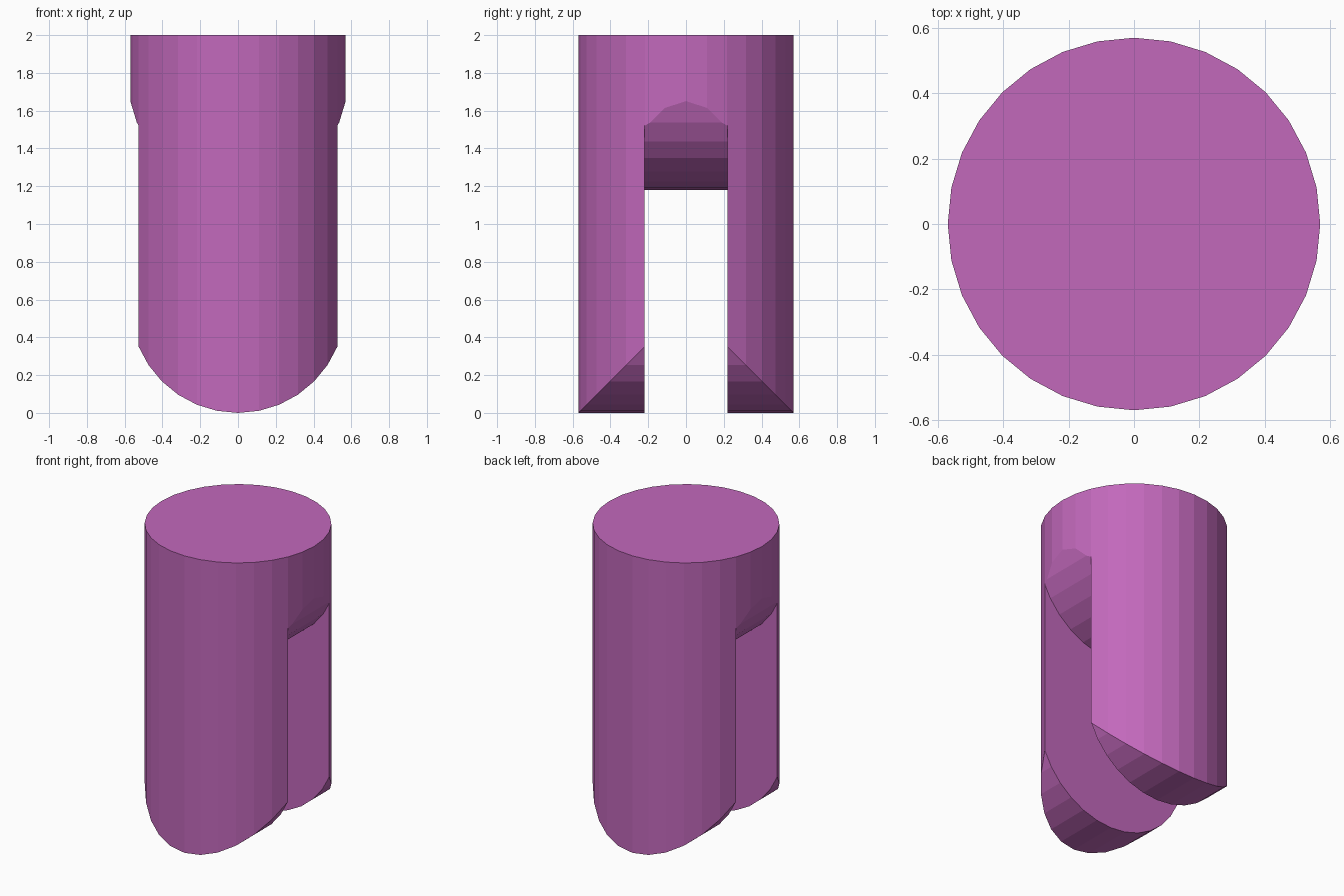
import bpy, bmesh, math

if "Cube" in bpy.data.objects:
    bpy.data.objects.remove(bpy.data.objects["Cube"])

R, SLOT_R, SLOT_HALF = 0.57, 0.58, 0.22
SEGMENTS = 32


def prism(name, profile, half_depth):
    """Extrude an x-z profile along y."""
    bm = bmesh.new()
    face = bm.faces.new([bm.verts.new((x, -half_depth, z)) for x, z in profile])
    ext = bmesh.ops.extrude_face_region(bm, geom=[face])["geom"]
    verts = [g for g in ext if isinstance(g, bmesh.types.BMVert)]
    bmesh.ops.translate(bm, verts=verts, vec=(0, 2 * half_depth, 0))
    bmesh.ops.recalc_face_normals(bm, faces=bm.faces)
    mesh = bpy.data.meshes.new(name)
    bm.to_mesh(mesh)
    bm.free()
    obj = bpy.data.objects.new(name, mesh)
    bpy.context.collection.objects.link(obj)
    obj.hide_render = True
    return obj


def arc(radius, base, steps):
    """Lower arc of a round profile whose lowest point is at base."""
    angles = [math.tau * i / SEGMENTS for i in range(-steps, steps + 1)]
    return [(radius * math.sin(a), base + radius * (1 - math.cos(a))) for a in angles]


def cut(obj, cutter):
    mod = obj.modifiers.new("cut", "BOOLEAN")
    mod.operation, mod.solver, mod.object = "DIFFERENCE", "EXACT", cutter
    bpy.context.view_layer.objects.active = obj
    bpy.ops.object.modifier_apply(modifier=mod.name)
    bpy.data.objects.remove(cutter)


# Round post, overlong at the bottom so the rounding cut trims it
bpy.ops.mesh.primitive_cylinder_add(vertices=SEGMENTS, radius=R, depth=2.2,
                                    location=(0, 0, 0.9))
post = bpy.context.object
post.name = "forked_pin"

# Slot between the two prongs, its roof bulging downward
slot = arc(SLOT_R, 1.18, 7) + [(0.7, 2.1 - 0.02), (0.7, -0.4), (-0.7, -0.4), (-0.7, 2.08)]
cut(post, prism("slot_cutter", slot, SLOT_HALF))

# Rounded ends of the prongs
ends = arc(R, 0, 6) + [(0.7, 0.9), (0.7, -0.4), (-0.7, -0.4), (-0.7, 0.9)]
cut(post, prism("end_cutter", ends, 0.8))

# Colour
mat = bpy.data.materials.new("magenta")
mat.diffuse_color = (0.54, 0.14, 0.50, 1)
mat.use_nodes = True
mat.node_tree.nodes["Principled BSDF"].inputs["Base Color"].default_value = mat.diffuse_color
post.data.materials.clear()
post.data.materials.append(mat)
for p in post.data.polygons:
    p.material_index = 0
